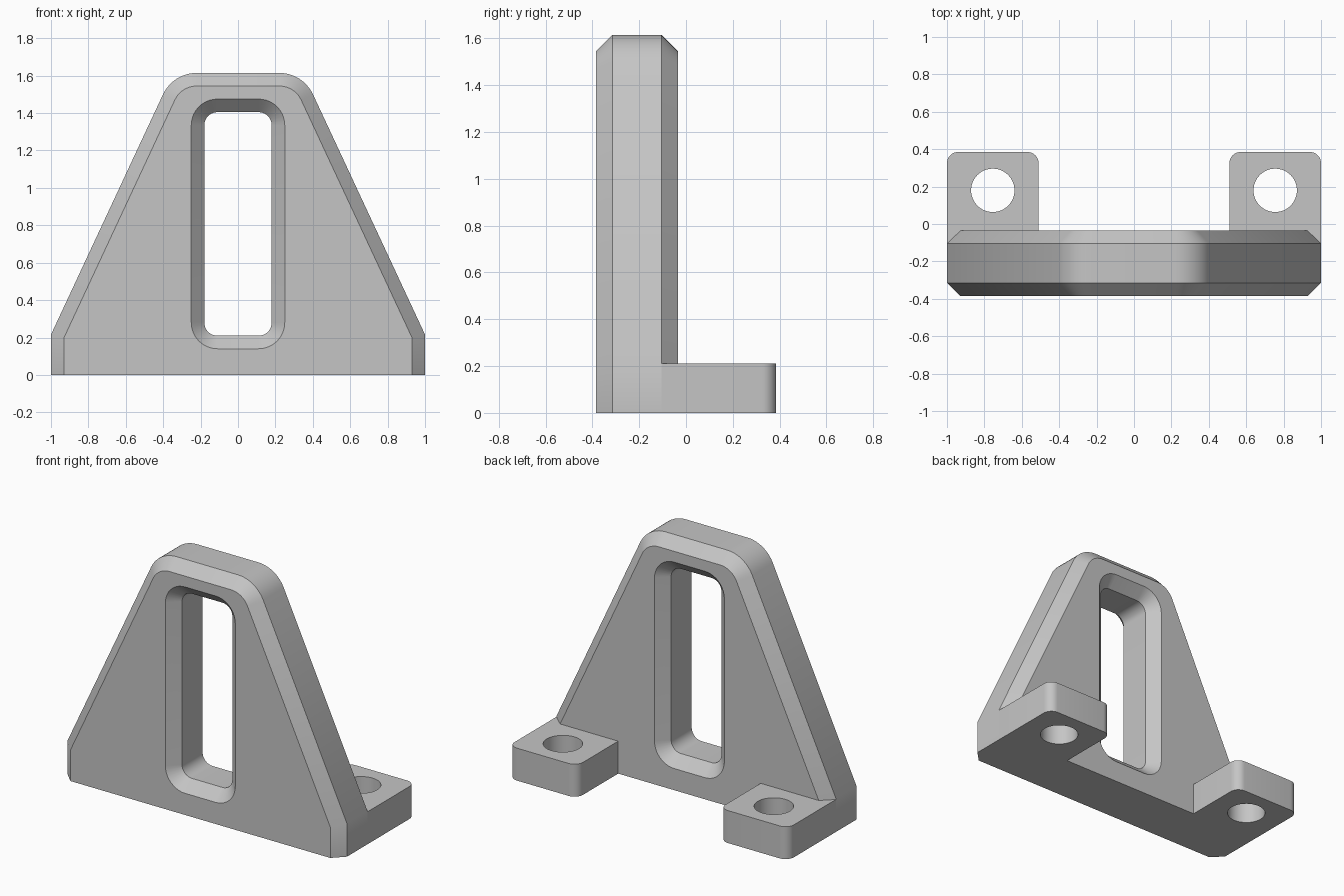
import bpy, bmesh
from math import radians, cos, sin, tau
from mathutils import Vector

cube = bpy.data.objects.get("Cube")
if cube:
    bpy.data.objects.remove(cube, do_unlink=True)

grey = bpy.data.materials.new("plain grey")
grey.use_nodes = True
grey.diffuse_color = (0.56, 0.56, 0.56, 1)
grey.node_tree.nodes["Principled BSDF"].inputs["Base Color"].default_value = grey.diffuse_color

CHAMFER = 0.07
FOOT_HEIGHT = 0.21


def arc(cx, cy, r, start, end, steps=10):
    angles = [radians(start + (end - start) * i / steps) for i in range(steps + 1)]
    return [(cx + r * cos(a), cy + r * sin(a)) for a in angles]


def plate_outline(inset):
    """Tapered outline with a rounded top, moved inward except at the base."""
    cx, cz, r, slope = 0.22, 1.415, 0.2 - inset, radians(25)
    x = 1 - inset
    shoulder = cz + (r - (x - cx) * cos(slope)) / sin(slope)
    half = [(x, 0), (x, shoulder)] + arc(cx, cz, r, 25, 90)
    return half + [(-px, pz) for px, pz in reversed(half)]


def slot_outline(grow):
    cx, low, high, r = 0.11, 0.28, 1.335, 0.07 + grow
    return (arc(cx, high, r, 0, 90) + arc(-cx, high, r, 90, 180)
            + arc(-cx, low, r, 180, 270) + arc(cx, low, r, 270, 360))


def pierced_solid(name, outer, inner, axis):
    """Skin stacked outer and inner loops, then close both ends around the hole."""
    bm = bmesh.new()
    ends = [[], []]
    for loops in (outer, inner):
        rings = [[bm.verts.new(p) for p in loop] for loop in loops]
        n = len(rings[0])
        for a, b in zip(rings, rings[1:]):
            for i in range(n):
                j = (i + 1) % n
                bm.faces.new((a[i], a[j], b[j], b[i]))
        for end, ring in zip(ends, (rings[0], rings[-1])):
            end += [bm.edges.get((ring[i], ring[(i + 1) % n])) for i in range(n)]
    for edges, side in zip(ends, (-1, 1)):
        bmesh.ops.triangle_fill(bm, use_beauty=True, use_dissolve=False,
                                edges=edges, normal=Vector(axis) * side)
    bmesh.ops.recalc_face_normals(bm, faces=bm.faces[:])
    mesh = bpy.data.meshes.new(name)
    bm.to_mesh(mesh)
    bm.free()
    mesh.materials.append(grey)
    obj = bpy.data.objects.new(name, mesh)
    bpy.context.collection.objects.link(obj)
    bpy.ops.object.select_all(action='DESELECT')
    obj.select_set(True)
    bpy.context.view_layer.objects.active = obj
    bpy.ops.object.shade_smooth_by_angle(angle=radians(30))


# Upright plate, chamfered front and back, with a chamfered slot
levels = [(-0.385, CHAMFER), (-0.315, 0), (-0.105, 0), (-0.035, CHAMFER)]
plate = [[(x, y, z) for x, z in plate_outline(c)] for y, c in levels]
slot = [[(x, y, z) for x, z in slot_outline(c)] for y, c in levels]
pierced_solid("upright_plate", plate, slot, (0, 1, 0))

# Two mounting feet with bolt holes, fitted against the rear chamfer
foot = ([(0.51, -0.04), (0.925, -0.04), (1, -0.105)]
        + arc(0.94, 0.325, 0.06, 0, 90, 8) + arc(0.57, 0.325, 0.06, 90, 180, 8))
hole = [(0.755 + 0.116 * cos(tau * i / 48), 0.18 + 0.116 * sin(tau * i / 48))
        for i in range(48)]
for side, name in ((1, "left_foot"), (-1, "right_foot")):
    outer, inner = [[[(side * x, y, z) for x, y in shape] for z in (0, FOOT_HEIGHT)]
                    for shape in (foot, hole)]
    pierced_solid(name, outer, inner, (0, 0, 1))
